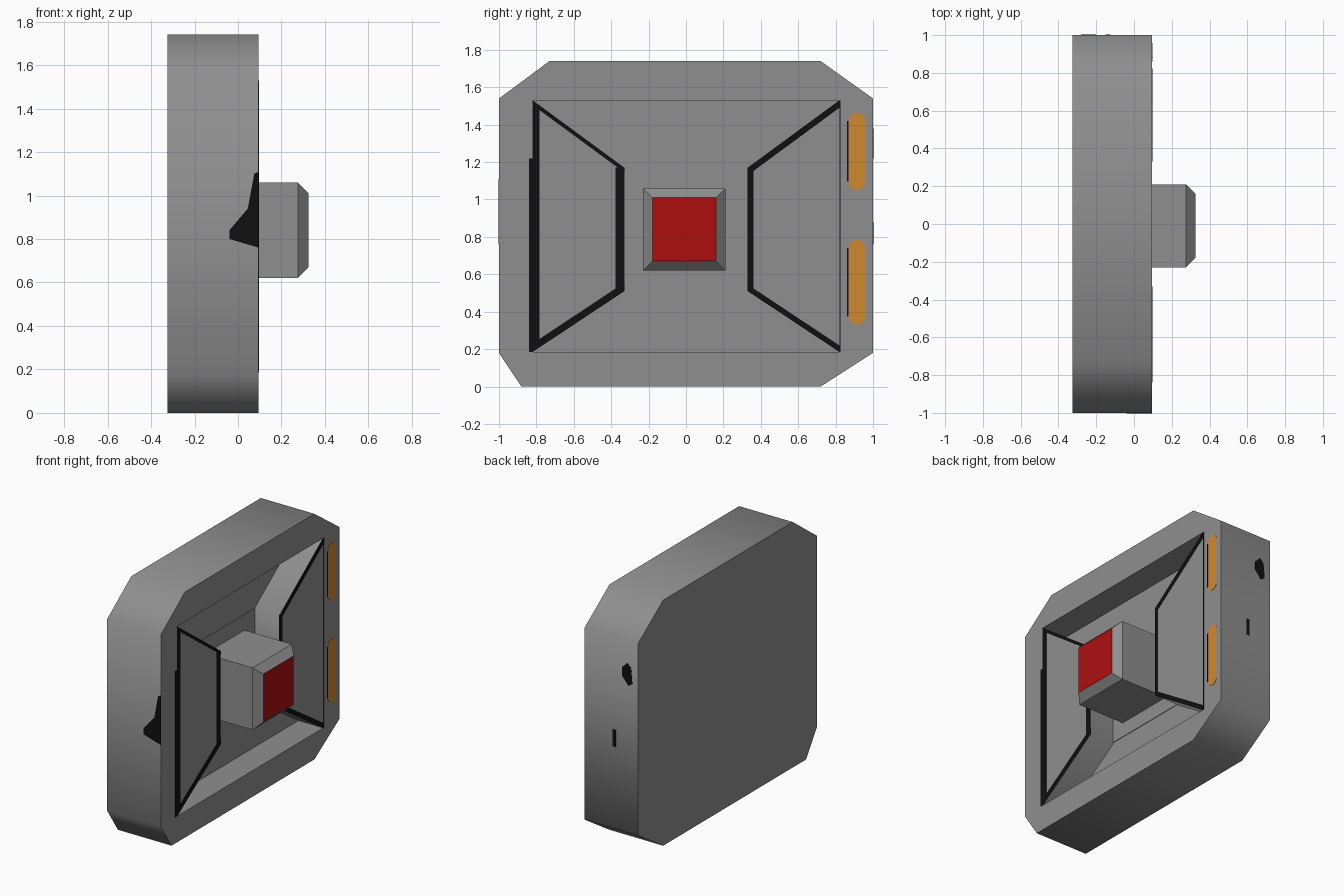
import bpy, bmesh, math

if "Cube" in bpy.data.objects:
    bpy.data.objects.remove(bpy.data.objects["Cube"])


def material(name, rgb):
    m = bpy.data.materials.new(name)
    m.diffuse_color = (*rgb, 1)
    m.use_nodes = True
    m.node_tree.nodes["Principled BSDF"].inputs["Base Color"].default_value = m.diffuse_color
    return m


GREY = material("mid grey", (0.275, 0.275, 0.275))
BLACK = material("near black", (0.005, 0.005, 0.005))
ORANGE = material("orange", (0.64, 0.25, 0.03))
RED = material("red", (0.42, 0.005, 0.005))


def loft(name, rings, mats):
    """Solid through matching rings of 3D points, with capped ends."""
    bm = bmesh.new()
    loops = [[bm.verts.new(p) for p in r] for r in rings]
    for a, b in zip(loops, loops[1:]):
        for i in range(len(a)):
            j = (i + 1) % len(a)
            bm.faces.new((a[i], a[j], b[j], b[i]))
    bm.faces.new(loops[0])
    cap = bm.faces.new(loops[-1])
    cap.material_index = len(mats) - 1
    bmesh.ops.recalc_face_normals(bm, faces=bm.faces)
    me = bpy.data.meshes.new(name)
    bm.to_mesh(me)
    bm.free()
    for m in mats:
        me.materials.append(m)
    ob = bpy.data.objects.new(name, me)
    bpy.context.collection.objects.link(ob)
    return ob


def prism_x(name, pts, x0, x1, mat):
    return loft(name, [[(x, y, z) for y, z in pts] for x in (x0, x1)], [mat])


def prism_y(name, pts, y0, y1, mat):
    return loft(name, [[(x, y, z) for x, z in pts] for y in (y0, y1)], [mat])


def rect(a0, a1, b0, b1):
    return [(a0, b0), (a1, b0), (a1, b1), (a0, b1)]


FRONT, BACK, FLOOR = 0.095, -0.325, -0.10

# Eight-sided housing
outline = [(-0.73, 1.74), (0.72, 1.74), (1, 1.54), (1, 0.18),
           (0.72, 0), (-0.88, 0), (-1, 0.18), (-1, 1.54)]
housing = prism_x("housing", outline, BACK, FRONT, GREY)

# Hourglass recess, leaving the two side panels flush with the front
recess = [(-0.82, 1.53), (0.82, 1.53), (0.33, 1.17), (0.33, 0.51),
          (0.82, 0.185), (-0.82, 0.185), (-0.33, 0.51), (-0.33, 1.17)]
cutter = prism_x("recess_cutter", recess, FLOOR, 0.3, GREY)
cutter.hide_render = True
mod = housing.modifiers.new("recess", 'BOOLEAN')
mod.operation, mod.solver, mod.object = 'DIFFERENCE', 'EXACT', cutter
bpy.context.view_layer.objects.active = housing
housing.select_set(True)
bpy.ops.object.modifier_apply(modifier="recess")
bpy.ops.object.shade_smooth_by_angle(angle=math.radians(60))
bpy.data.objects.remove(cutter)

# Plate behind the button
prism_x("centre_plate", rect(-0.33, 0.33, 0.515, 1.17), FLOOR - 0.02, FLOOR + 0.004, GREY)

# Central button with chamfered rim and red face
rings = [(FLOOR - 0.02, 0.22), (0.275, 0.22), (0.325, 0.17)]
loft("button", [[(x, -0.01 + sy * r, 0.84 + sz * r)
                 for sy, sz in ((-1, -1), (1, -1), (1, 1), (-1, 1))]
                for x, r in rings], [GREY, RED])


# Thin dark markings on the front face
def front_mark(name, pts, mat=BLACK):
    return prism_x(name, pts, FRONT - 0.003, FRONT + 0.002, mat)


for side, s, w_top, w_low in (("left", -1, 0.025, 0.045), ("right", 1, 0.04, 0.035)):
    inner = (-0.377, -0.332) if s < 0 else (0.317 + 0.013, 0.36)
    front_mark(side + "_inner_edge", rect(*inner, 0.51, 1.17))
    for end, zo, zi, w in (("upper", 1.53, 1.17, -w_top), ("lower", 0.185, 0.51, w_low)):
        front_mark(f"{side}_{end}_diagonal_edge",
                   [(s * 0.82, zo), (s * 0.33, zi), (s * 0.33, zi + w), (s * 0.82, zo + w)])
front_mark("left_outer_edge", rect(-0.82, -0.783, 0.21, 1.5))
front_mark("left_outer_shadow_strip", rect(-0.84, -0.82, 0.185, 1.22))
front_mark("right_outer_seam", rect(0.822, 0.827, 0.185, 1.53))

# Rounded orange lamps, each with a dark side line
for name, z0, z1 in (("upper", 1.05, 1.465), ("lower", 0.33, 0.785)):
    r, yc = 0.045, 0.915
    pts = []
    for i in range(12):
        a = math.radians(15 + 30 * i)
        zc = z1 - r if math.sin(a) > 0 else z0 + r
        pts.append((yc + r * math.cos(a), zc + r * math.sin(a)))
    front_mark(name + "_lamp", pts, ORANGE)
    front_mark(name + "_lamp_line", rect(0.86, 0.869, z0 + 0.045, z1 - 0.045))

# Dark stains on the two sides
prism_y("left_side_stain", [(0.095, 1.11), (0.075, 1.1), (0.045, 0.94), (-0.04, 0.84),
                            (-0.04, 0.8), (0.095, 0.76)], -1.002, -0.997, BLACK)
prism_y("right_side_upper_stain", [(-0.28, 1.24), (-0.25, 1.22), (-0.2, 1.28),
                                   (-0.2, 1.34), (-0.24, 1.38), (-0.27, 1.35)], 0.997, 1.002, BLACK)
prism_y("right_side_lower_stain", rect(-0.15, -0.125, 0.76, 0.88), 0.997, 1.002, BLACK)
